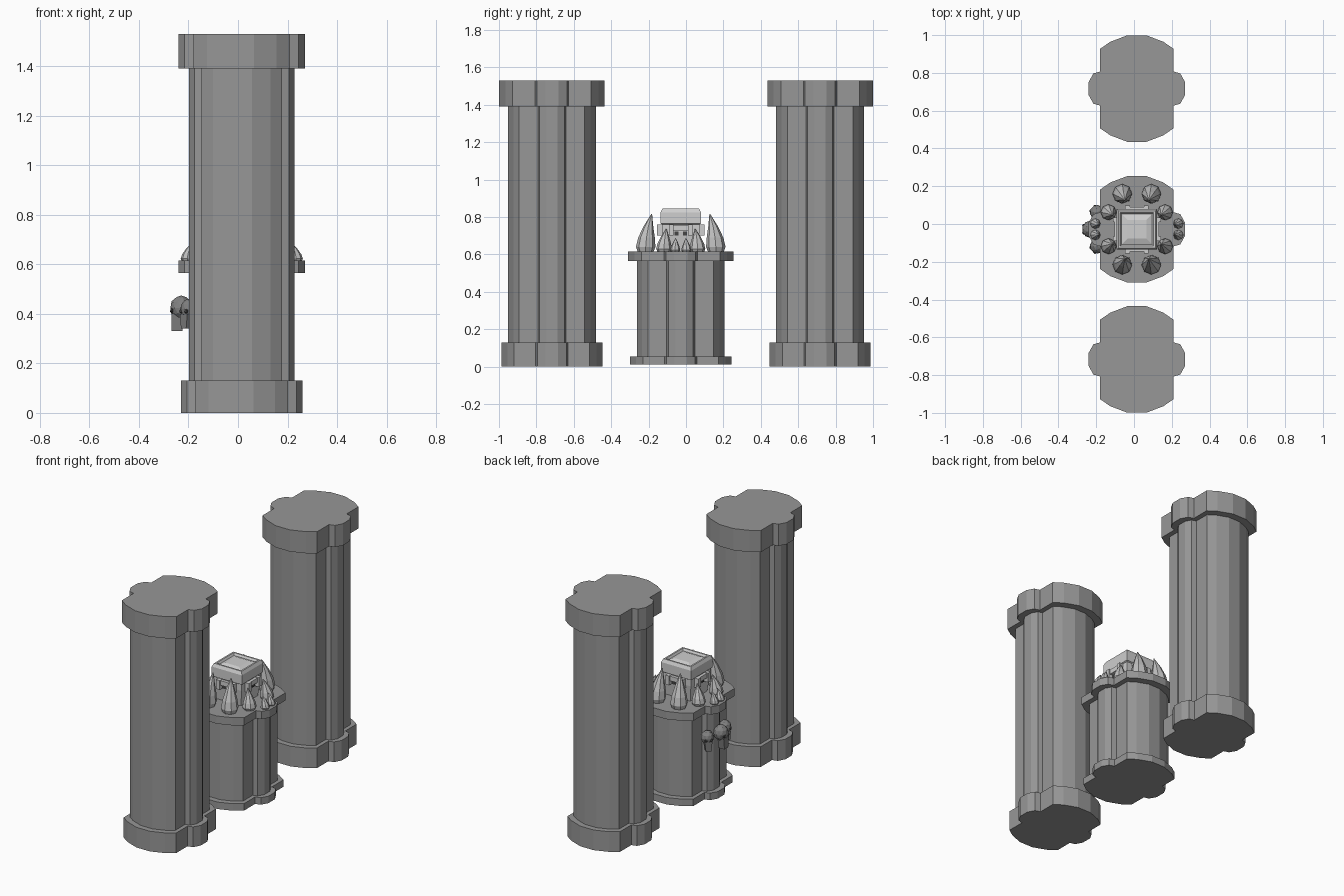
import bpy, bmesh, math
from mathutils import Vector, Matrix

if "Cube" in bpy.data.objects:
    bpy.data.objects.remove(bpy.data.objects["Cube"], do_unlink=True)


def material(name, value):
    m = bpy.data.materials.new(name)
    m.use_nodes = True
    color = (value, value, value, 1)
    m.diffuse_color = color
    m.node_tree.nodes["Principled BSDF"].inputs["Base Color"].default_value = color
    return m


STONE = material("grey stone", 0.31)
HORN = material("pale horn", 0.52)
CASKET = material("light casket", 0.62)
SKULL = material("dark carved stone", 0.22)
DARK = material("eye sockets", 0.06)

CX, PED_Y, COL_Y = 0.015, -0.028, 0.717


def finish(name, bm, *mats):
    bmesh.ops.recalc_face_normals(bm, faces=bm.faces)
    mesh = bpy.data.meshes.new(name)
    bm.to_mesh(mesh)
    bm.free()
    for m in mats:
        mesh.materials.append(m)
    ob = bpy.data.objects.new(name, mesh)
    bpy.context.collection.objects.link(ob)
    return ob


def loft(bm, rings):
    """Skin a stack of equal-length point rings and close both ends."""
    rows = [[bm.verts.new(p) for p in ring] for ring in rings]
    n = len(rows[0])
    for a, b in zip(rows, rows[1:]):
        for i in range(n):
            j = (i + 1) % n
            bm.faces.new((a[i], a[j], b[j], b[i]))
    bm.faces.new(rows[0][::-1])
    bm.faces.new(rows[-1])


# Lobed footprint shared by every column, mirrored from one quarter
QUARTER = [(0.255, 0.035), (0.23, 0.08), (0.195, 0.09),
           (0.195, 0.21), (0.14, 0.248), (0.05, 0.282)]
half = QUARTER + [(-x, y) for x, y in reversed(QUARTER)]
FOOTPRINT = half + [(-x, -y) for x, y in half]


def slab(name, y, scale, z0, z1):
    bm = bmesh.new()
    loft(bm, [[(CX + px * scale, y + py * scale, z) for px, py in FOOTPRINT]
              for z in (z0, z1)])
    finish(name, bm, STONE)


def column(name, y, z0, z1, z2, z3):
    slab(name + "_base", y, 0.96, z0, z1)
    slab(name + "_shaft", y, 0.833, z1, z2)
    slab(name + "_capital", y, 1.0, z2, z3)


column("front_column", -COL_Y, 0, 0.13, 1.39, 1.53)
column("back_column", COL_Y, 0, 0.13, 1.39, 1.53)
column("pedestal", PED_Y, 0.01, 0.055, 0.565, 0.615)


# Curved horns ringed around the pedestal top
def horn(name, dx, dy, radius, height, lean):
    inward = Vector((-dx, -dy, 0)).normalized() * lean
    rings = []
    for t, r in ((0, 0.8), (0.14, 1), (0.38, 0.86), (0.68, 0.5), (1, 0.05)):
        c = Vector((CX + dx, PED_Y + dy, 0.612 + t * height)) + inward * t * t
        rings.append([c + Vector((math.cos(a), math.sin(a), 0)) * radius * r
                      for a in (math.tau * i / 8 for i in range(8))])
    bm = bmesh.new()
    loft(bm, rings)
    finish(name, bm, HORN)


for sx, side in ((1, "left"), (-1, "right")):
    for sy, end in ((1, "back"), (-1, "front")):
        tag = f"{side}_{end}"
        horn("large_horn_" + tag, sx * 0.077, sy * 0.188, 0.052, 0.203, 0.035)
        horn("medium_horn_" + tag, sx * 0.15, sy * 0.09, 0.042, 0.125, 0.025)
        horn("small_horn_" + tag, sx * 0.22, sy * 0.03, 0.027, 0.075, 0.02)


# Casket with a framed, stepped lid
def square(h, z):
    return [(CX + x * h, PED_Y + y * h, z)
            for x, y in ((1, 1), (-1, 1), (-1, -1), (1, -1))]


def casket_part(name, levels):
    bm = bmesh.new()
    loft(bm, [square(h, z) for h, z in levels])
    finish(name, bm, CASKET)


casket_part("casket_body", [(0.085, 0.612), (0.1, 0.72), (0.1, 0.762)])
casket_part("casket_lid", [(0.1, 0.76), (0.108, 0.765), (0.108, 0.825),
                           (0.098, 0.845), (0.088, 0.845), (0.08, 0.832),
                           (0.05, 0.843)])


def add_box(bm, center, size):
    m = Matrix.Translation(center) @ Matrix.Diagonal((*size, 1))
    return bmesh.ops.create_cube(bm, size=1, matrix=m)["verts"]


# Raised brow, knobs and sockets on each casket side
for i, side in enumerate(("left", "back", "right", "front")):
    bm = bmesh.new()
    add_box(bm, (0.106, 0, 0.742), (0.025, 0.11, 0.03))
    for s in (1, -1):
        add_box(bm, (0.112, s * 0.05, 0.73), (0.03, 0.025, 0.06))
        eye = add_box(bm, (0.098, s * 0.022, 0.712), (0.008, 0.022, 0.022))
        for f in {f for v in eye for f in v.link_faces}:
            f.material_index = 1
    bm.transform(Matrix.Translation((CX, PED_Y, 0))
                 @ Matrix.Rotation(i * math.pi / 2, 4, "Z"))
    finish("casket_mount_" + side, bm, CASKET, DARK)


# Carved skulls on the right side of the pedestal, facing -x
def skull(name, x, y, z, turn, scale):
    bm = bmesh.new()
    bmesh.ops.create_icosphere(
        bm, subdivisions=2, radius=1,
        matrix=Matrix.Translation((0, 0, 0.022)) @ Matrix.Diagonal((0.045, 0.046, 0.05, 1)))
    jaw = add_box(bm, (-0.016, 0, -0.036), (0.044, 0.054, 0.07))
    for v in jaw:
        if v.co.z < -0.04:
            v.co.y *= 0.7
    for s in (1, -1):
        socket = bmesh.ops.create_icosphere(
            bm, subdivisions=1, radius=1,
            matrix=Matrix.Translation((-0.037, s * 0.019, 0.012))
            @ Matrix.Diagonal((0.008, 0.011, 0.012, 1)))["verts"]
        for f in {f for v in socket for f in v.link_faces}:
            f.material_index = 1
    bm.transform(Matrix.Translation((x, y, z)) @ Matrix.Rotation(turn, 4, "Z")
                 @ Matrix.Scale(scale, 4))
    finish(name, bm, SKULL, DARK)


skull("middle_skull", -0.23, PED_Y, 0.402, 0, 1.0)
for s, end in ((1, "back"), (-1, "front")):
    skull("side_skull_" + end, -0.195, PED_Y + s * 0.09, 0.4, -s * 0.7, 0.85)
